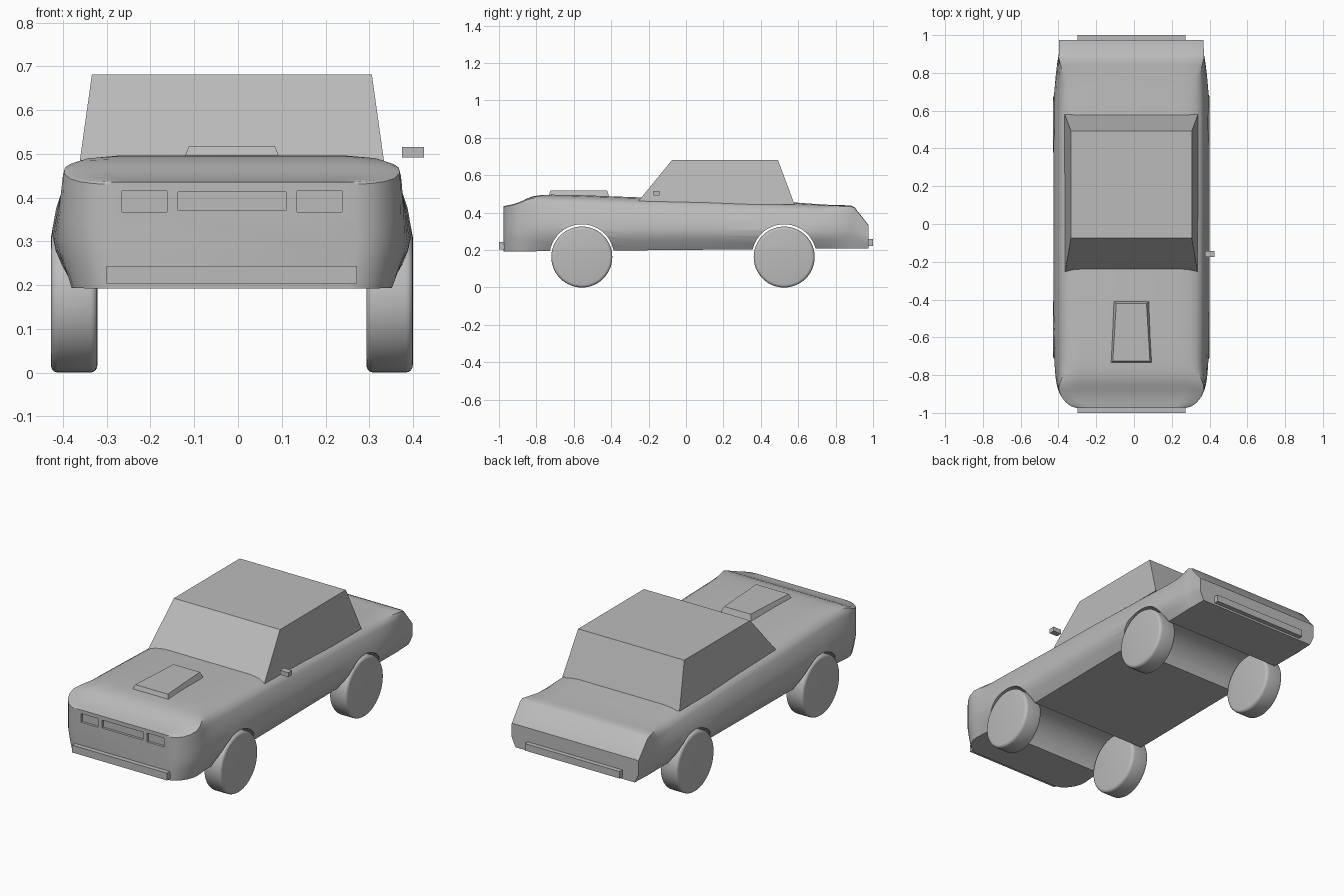
import bpy, bmesh, math
from mathutils import Matrix

if "Cube" in bpy.data.objects:
    bpy.data.objects.remove(bpy.data.objects["Cube"])

CX = -0.014                     # centre line of the car
AXLES = (-0.557, 0.525)         # front and rear axle positions
grey = bpy.data.materials.new("plain_grey")
grey.diffuse_color = (0.5, 0.5, 0.5, 1)
grey.use_nodes = True
grey.node_tree.nodes["Principled BSDF"].inputs["Base Color"].default_value = grey.diffuse_color


def finish(name, bm):
    bmesh.ops.recalc_face_normals(bm, faces=bm.faces)
    mesh = bpy.data.meshes.new(name)
    bm.to_mesh(mesh)
    bm.free()
    mesh.materials.append(grey)
    ob = bpy.data.objects.new(name, mesh)
    bpy.context.collection.objects.link(ob)
    return ob


def activate(ob):
    bpy.ops.object.select_all(action='DESELECT')
    ob.select_set(True)
    bpy.context.view_layer.objects.active = ob


def smooth(ob, angle=30):
    activate(ob)
    bpy.ops.object.shade_smooth_by_angle(angle=math.radians(angle))


def loft(name, rings):
    """Skin a list of closed rings and cap both ends."""
    bm = bmesh.new()
    rows = [[bm.verts.new(p) for p in ring] for ring in rings]
    n = len(rows[0])
    for a, b in zip(rows, rows[1:]):
        for i in range(n):
            j = (i + 1) % n
            bm.faces.new((a[i], a[j], b[j], b[i]))
    bm.faces.new(rows[0])
    bm.faces.new(rows[-1])
    return finish(name, bm)


def box(name, x, y, z):
    return loft(name, [[(x[0], y[0], h), (x[1], y[0], h),
                        (x[1], y[1], h), (x[0], y[1], h)] for h in z])


def cylinder(name, x, y, z, radius, length, bevel=0.0):
    bm = bmesh.new()
    bmesh.ops.create_cone(bm, cap_ends=True, segments=48, radius1=radius,
                          radius2=radius, depth=length)
    if bevel:
        rims = [e for e in bm.edges if abs(e.verts[0].co.z - e.verts[1].co.z) < 1e-5]
        bmesh.ops.bevel(bm, geom=rims, offset=bevel, segments=4, profile=0.5,
                        affect='EDGES')
    bm.transform(Matrix.Translation((x, y, z)) @ Matrix.Rotation(math.pi / 2, 4, 'Y'))
    return finish(name, bm)


def cut(target, cutter):
    cutter.hide_render = True
    mod = target.modifiers.new("cut", 'BOOLEAN')
    mod.operation, mod.solver, mod.object = 'DIFFERENCE', 'EXACT', cutter
    activate(target)
    bpy.ops.object.modifier_apply(modifier=mod.name)
    bpy.data.objects.remove(cutter)


# Body section: (width fraction, height fraction), rounded and square versions
ROUND = [(.872, 0), (.95, .17), (.985, .28), (1, .40), (.975, .60), (.92, .83),
         (.89, .895), (.83, .945), (.75, .98), (.62, 1)]
SQUARE = [(.94, 0), (.97, .17), (.985, .28), (1, .40), (1, .60), (1, .83),
          (1, .91), (1, .98), (.96, 1), (.75, 1)]
# Stations: y, half width, top height, squareness
STATIONS = [(-.975, .285, .435, 1), (-.966, .318, .437, 1), (-.945, .347, .441, 1),
            (-.915, .370, .448, 1), (-.88, .387, .461, .95), (-.85, .395, .476, .8),
            (-.82, .400, .487, .55), (-.78, .404, .494, .3), (-.72, .408, .496, .1),
            (-.60, .412, .495, 0), (-.25, .413, .482, 0), (.10, .413, .474, 0),
            (.45, .413, .460, 0), (.60, .412, .453, .03), (.70, .408, .446, .15),
            (.78, .401, .441, .4), (.84, .394, .440, .7), (.88, .388, .439, .95),
            (.90, .384, .430, 1), (.975, .382, .335, 1)]


def section(y, w, top, sq):
    low = 0.192 + 0.009 * (y + 1)
    half = []
    for (a, b), (c, d) in zip(ROUND, SQUARE):
        u, t = a + (c - a) * sq, b + (d - b) * sq
        half.append((u * w, low + t * (top - low)))
    return ([(CX + x, y, z) for x, z in half] +
            [(CX - x, y, z) for x, z in reversed(half)])


body = loft("body", [section(*s) for s in STATIONS])

# Wheel channels running across the underside
for y in AXLES:
    cut(body, cylinder("channel_cutter", CX, y, .165, .173, 1.2))

# Grille and headlight recesses
for x, z in (((-.137, .110), (.370, .413)),
             ((-.265, -.162), (.367, .415)),
             ((.135, .238), (.367, .415))):
    cut(body, box("recess_cutter", x, (-1.1, -.962), z))
smooth(body)

# Wheels
for end, y in zip(("front", "rear"), AXLES):
    for side, s in (("left", -1), ("right", 1)):
        wheel = cylinder(f"{end}_{side}_wheel", CX + s * .3605, y, .163, .163, .106, .016)
        smooth(wheel)


def tapered(name, bottom, top):
    """Tapered block; each level is front y, back y, front half, back half, x, z."""
    rings = [[(x - f, y0, z), (x + f, y0, z), (x + b, y1, z), (x - b, y1, z)]
             for y0, y1, f, b, x, z in (bottom, top)]
    return loft(name, rings)


# Cabin and hood scoop
tapered("cabin", (-.268, .580, .353, .353, CX, .445), (-.075, .492, .320, .320, CX, .681))
tapered("hood_scoop", (-.737, -.410, .112, .094, CX, .484), (-.725, -.422, .098, .080, CX, .518))

# Bumpers and the single side mirror
box("front_bumper", (-.300, .272), (-1.0, -.965), (.203, .243))
box("rear_bumper", (-.300, .272), (.965, 1.0), (.221, .259))
box("side_mirror", (.375, .425), (-.174, -.142), (.491, .516))
